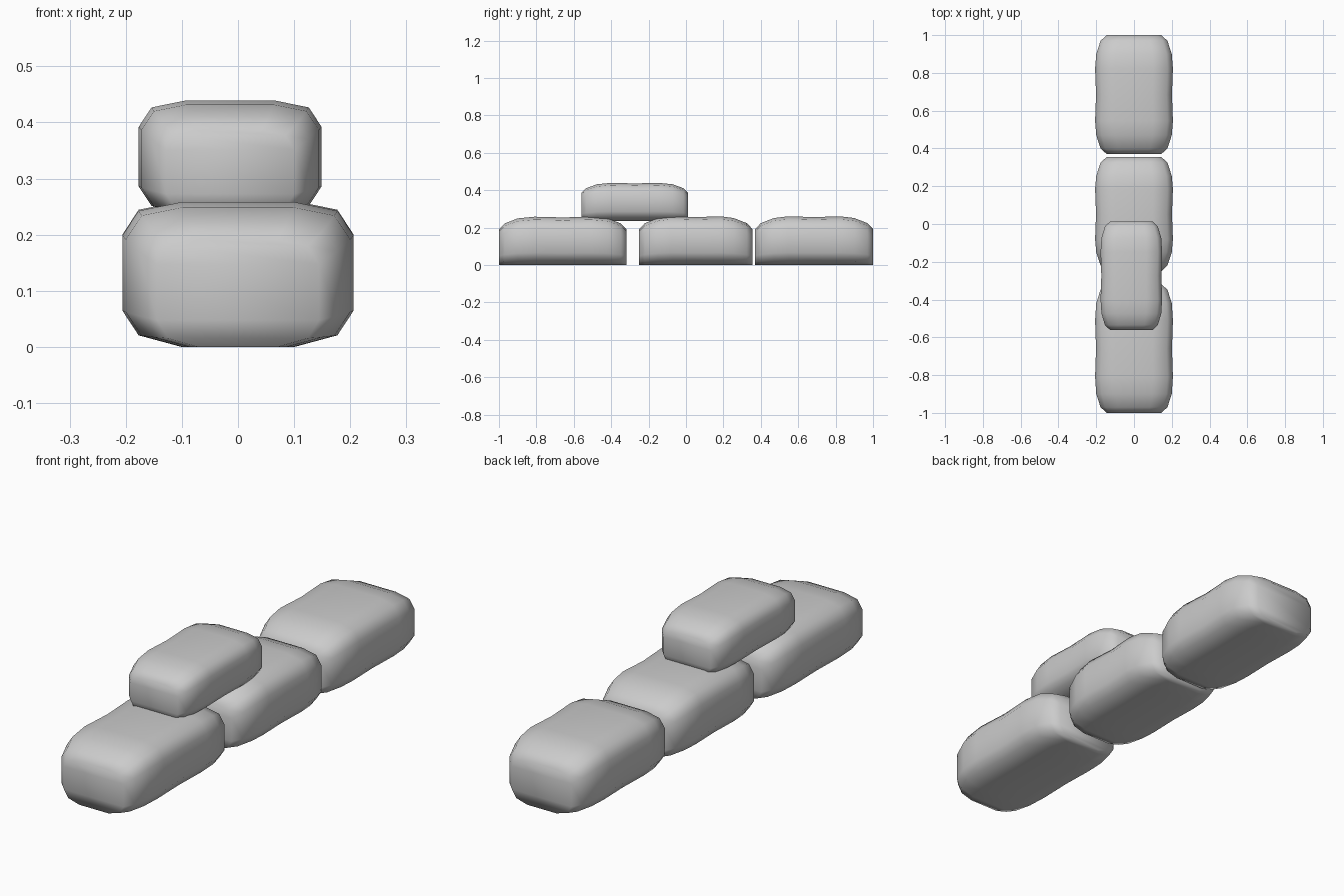
import bpy

if "Cube" in bpy.data.objects:
    bpy.data.objects.remove(bpy.data.objects["Cube"])

grey = bpy.data.materials.new("stone grey")
grey.diffuse_color = (0.6, 0.6, 0.6, 1)
grey.use_nodes = True
grey.node_tree.nodes["Principled BSDF"].inputs["Base Color"].default_value = grey.diffuse_color

# half-width fraction, height fraction around the rounded cross-section
RIGHT = [(0.49, 0.0), (0.86, 0.08), (1.0, 0.25), (1.0, 0.77), (0.86, 0.94), (0.49, 1.0)]
PROFILE = RIGHT + [(-x, z) for x, z in reversed(RIGHT)]

# distance from the end (units), width scale, height scale
END = [(0.0, 0.70, 0.74), (0.03, 0.86, 0.86), (0.10, 0.97, 0.965)]


def stone(name, x, y0, y1, z, half, height, k=1.0):
    """Loft the profile along y, tapering both ends."""
    length = y1 - y0
    rows = [(y0 + d * k, w, h) for d, w, h in END]
    rows += [(y0 + length * 0.28, 1.0, 1.0), (y0 + length * 0.5, 0.975, 0.985),
             (y0 + length * 0.72, 1.0, 1.0)]
    rows += [(y1 - d * k, w, h) for d, w, h in reversed(END)]
    n = len(PROFILE)
    verts = [(x + px * half * w, y, z + pz * height * h)
             for y, w, h in rows for px, pz in PROFILE]
    faces = []
    for r in range(len(rows) - 1):
        for i in range(n):
            j = (i + 1) % n
            faces.append((r * n + i, r * n + j, (r + 1) * n + j, (r + 1) * n + i))
    # end caps as strips between the mirrored halves
    last = (len(rows) - 1) * n
    for i in range(n // 2 - 1):
        a, b, c, d = i, i + 1, n - 2 - i, n - 1 - i
        faces.append((d, c, b, a))
        faces.append((last + a, last + b, last + c, last + d))
    mesh = bpy.data.meshes.new(name)
    mesh.from_pydata(verts, [], [f[::-1] for f in faces])
    mesh.materials.append(grey)
    mesh.update()
    # make the normals point outward
    import bmesh
    bm = bmesh.new()
    bm.from_mesh(mesh)
    bmesh.ops.recalc_face_normals(bm, faces=bm.faces)
    for f in bm.faces:
        f.smooth = True
    bm.to_mesh(mesh)
    bm.free()
    obj = bpy.data.objects.new(name, mesh)
    bpy.context.collection.objects.link(obj)


# row of three ground stones, one smaller stone stacked across the front gap
stone("front_stone", 0, -1.0, -0.318, 0, 0.206, 0.258)
stone("middle_stone", 0, -0.25, 0.355, 0, 0.206, 0.26)
stone("back_stone", 0, 0.37, 1.0, 0, 0.206, 0.26)
stone("top_stone", -0.014, -0.56, 0.012, 0.235, 0.163, 0.204, 0.85)
